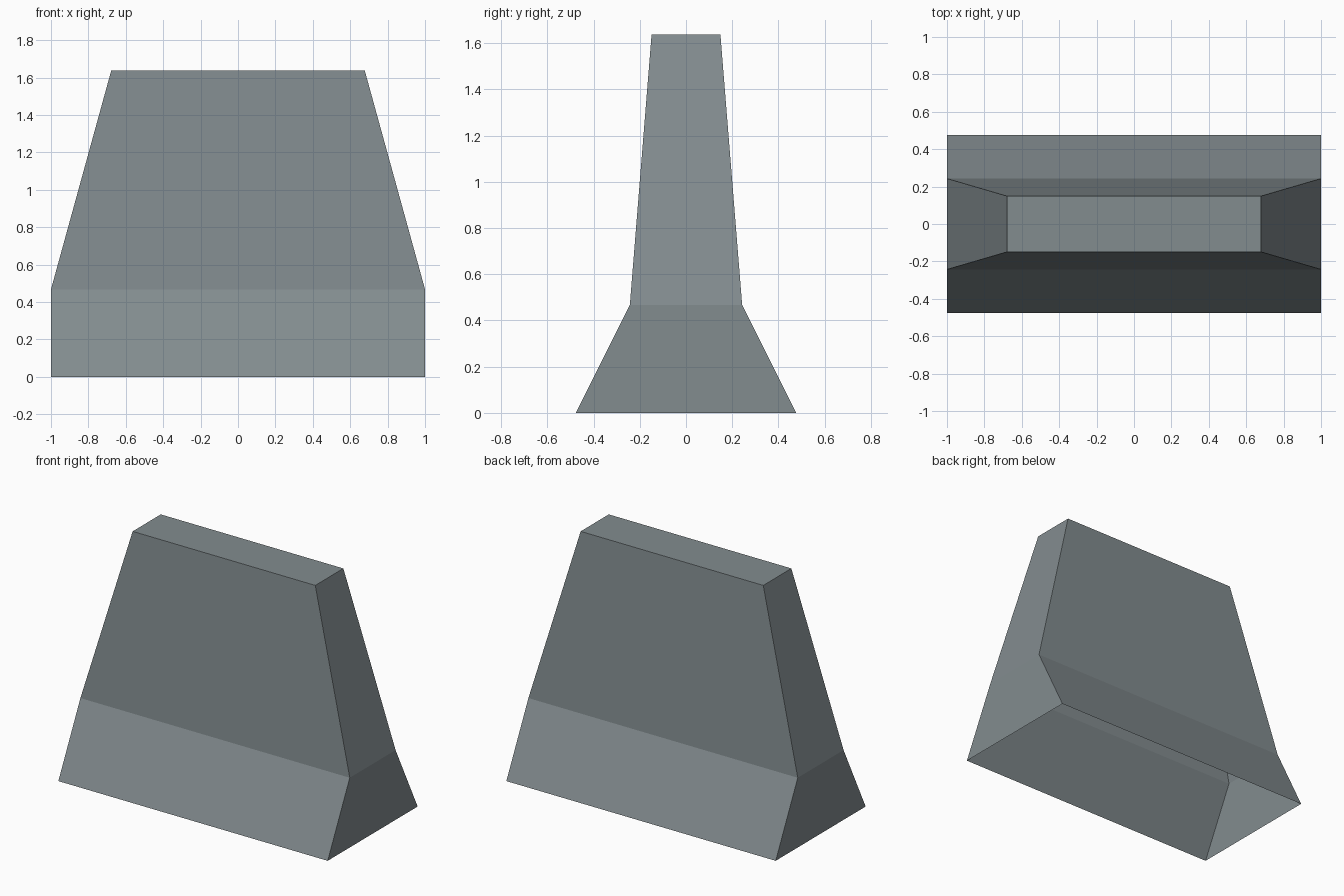
import bpy, bmesh

if "Cube" in bpy.data.objects:
    bpy.data.objects.remove(bpy.data.objects["Cube"])

# One plain grey for the whole shell
grey = bpy.data.materials.new("stone_grey")
grey.diffuse_color = (0.225, 0.262, 0.275, 1.0)
grey.use_nodes = True
grey.node_tree.nodes["Principled BSDF"].inputs["Base Color"].default_value = grey.diffuse_color

# Half width, half depth and height of each rectangular section, bottom to top
SECTIONS = [(1.0, 0.477, 0.0), (1.0, 0.243, 0.468), (0.678, 0.149, 1.637)]

bm = bmesh.new()
rings = [[bm.verts.new((sx * w, sy * d, z))
          for sx, sy in ((-1, -1), (1, -1), (1, 1), (-1, 1))]
         for w, d, z in SECTIONS]

# Sloping walls between sections
for low, high in zip(rings, rings[1:]):
    for i in range(4):
        j = (i + 1) % 4
        bm.faces.new((low[i], low[j], high[j], high[i]))

# Flat cap on top; the underside stays open
bm.faces.new(rings[-1])

mesh = bpy.data.meshes.new("tapered_shell")
bm.to_mesh(mesh)
bm.free()
mesh.materials.append(grey)
shell = bpy.data.objects.new("tapered_shell", mesh)
bpy.context.collection.objects.link(shell)
